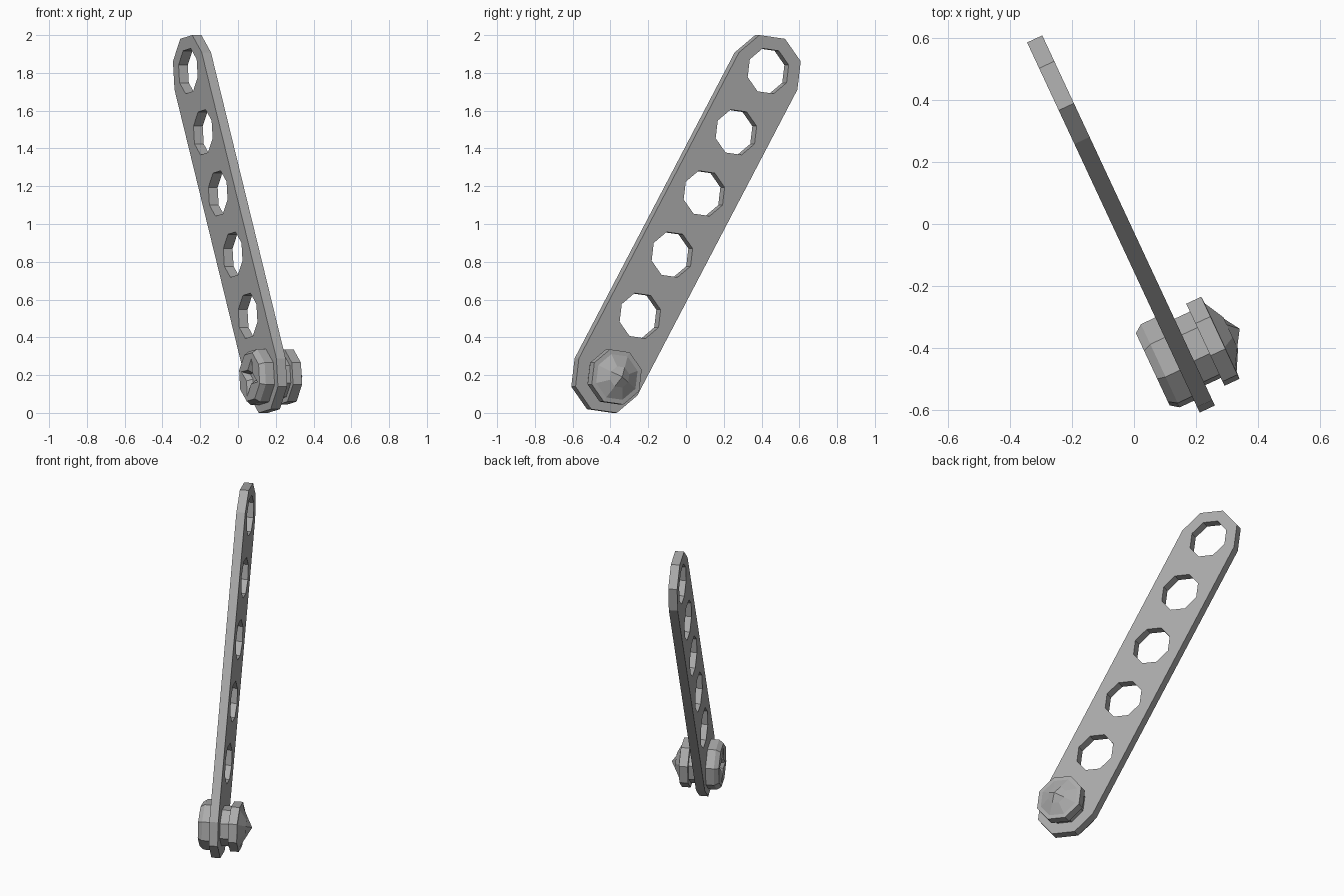
import bpy, bmesh
from math import sin, cos, radians
from mathutils import Matrix, Vector

if "Cube" in bpy.data.objects:
    bpy.data.objects.remove(bpy.data.objects["Cube"])

# Local frame: X along the bar plane (horizontal), Y up, Z out of the bar face
YAW = radians(25)
U = Vector((-sin(YAW), cos(YAW), 0))
N = Vector((cos(YAW), sin(YAW), 0))
FRAME = Matrix((U, Vector((0, 0, 1)), N)).transposed().to_4x4()
FRAME.translation = (-0.042, 0, 1)

SPACING, HALF_T = 0.374, 0.027
AXIS = radians(60)                       # tilt of the bar in its own plane
centres = [Vector((cos(AXIS), sin(AXIS))) * SPACING * (i - 2.5) for i in range(6)]

metal = bpy.data.materials.new("dark_metal")
metal.diffuse_color = (0.41, 0.41, 0.41, 1)
metal.use_nodes = True
metal.node_tree.nodes["Principled BSDF"].inputs["Base Color"].default_value = metal.diffuse_color


def ring(c, radii, steps=range(8)):
    """Octagon points with one corner on the bar axis; radii alternate."""
    return [(c[0] + radii[k % 2] * cos(AXIS + k * radians(45)),
             c[1] + radii[k % 2] * sin(AXIS + k * radians(45))) for k in steps]


def add_spline(curve, pts):
    s = curve.splines.new('POLY')
    s.points.add(len(pts) - 1)
    for p, (x, y) in zip(s.points, pts):
        p.co = (x, y, 0, 1)
    s.use_cyclic_u = True


def finish(name, me, bm):
    bmesh.ops.remove_doubles(bm, verts=bm.verts, dist=1e-4)
    bmesh.ops.recalc_face_normals(bm, faces=bm.faces)
    for f in bm.faces:
        f.smooth = False
    bm.to_mesh(me)
    bm.free()
    me.materials.clear()
    me.materials.append(metal)
    ob = bpy.data.objects.new(name, me)
    ob.matrix_world = FRAME
    bpy.context.collection.objects.link(ob)


def make_bar():
    """Round-ended outline with six octagonal holes, extruded."""
    cu = bpy.data.curves.new("bar_outline", 'CURVE')
    cu.dimensions, cu.fill_mode, cu.extrude = '2D', 'BOTH', HALF_T
    r = (0.197, 0.197)
    add_spline(cu, ring(centres[5], r, range(-2, 3)) + ring(centres[0], r, range(2, 7)))
    for c in centres:
        add_spline(cu, ring(c, (0.124, 0.124)))
    tmp = bpy.data.objects.new("bar_outline", cu)
    bpy.context.collection.objects.link(tmp)
    bpy.context.view_layer.update()
    me = bpy.data.meshes.new_from_object(tmp.evaluated_get(bpy.context.evaluated_depsgraph_get()))
    bpy.data.objects.remove(tmp)
    bm = bmesh.new()
    bm.from_mesh(me)
    finish("perforated_bar", me, bm)


def loft(name, sections, tip):
    """Octagonal loft through (height, r_even, r_odd) sections, closed to a tip."""
    bm = bmesh.new()
    loops = [[bm.verts.new((x, y, h)) for x, y in ring(centres[0], (a, b))]
             for h, a, b in sections]
    bm.faces.new(loops[0])
    for lo, hi in zip(loops, loops[1:]):
        for i in range(8):
            j = (i + 1) % 8
            bm.faces.new((lo[i], lo[j], hi[j], hi[i]))
    apex = bm.verts.new((*centres[0], tip))
    t = loops[-1]
    for i in range(0, 8, 2):             # four quads meeting at the tip
        bm.faces.new((t[i], t[i + 1], t[(i + 2) % 8], apex))
    finish(name, bpy.data.meshes.new(name), bm)


make_bar()

# Screw head: chamfered disc with a star-shaped drive recess
loft("screw_head", [(-HALF_T, 0.153, 0.153), (-0.078, 0.153, 0.153),
                    (-0.105, 0.133, 0.133), (-0.105, 0.042, 0.105),
                    (-0.075, 0.022, 0.055)], -0.068)
# Shank through the lowest hole, then the flange and pointed cap
loft("shank", [(-HALF_T, 0.122, 0.122), (0.082, 0.122, 0.122)], 0.082)
loft("flange_and_cap", [(0.082, 0.151, 0.151), (0.135, 0.151, 0.151),
                        (0.137, 0.125, 0.125), (0.172, 0.058, 0.058)], 0.204)
